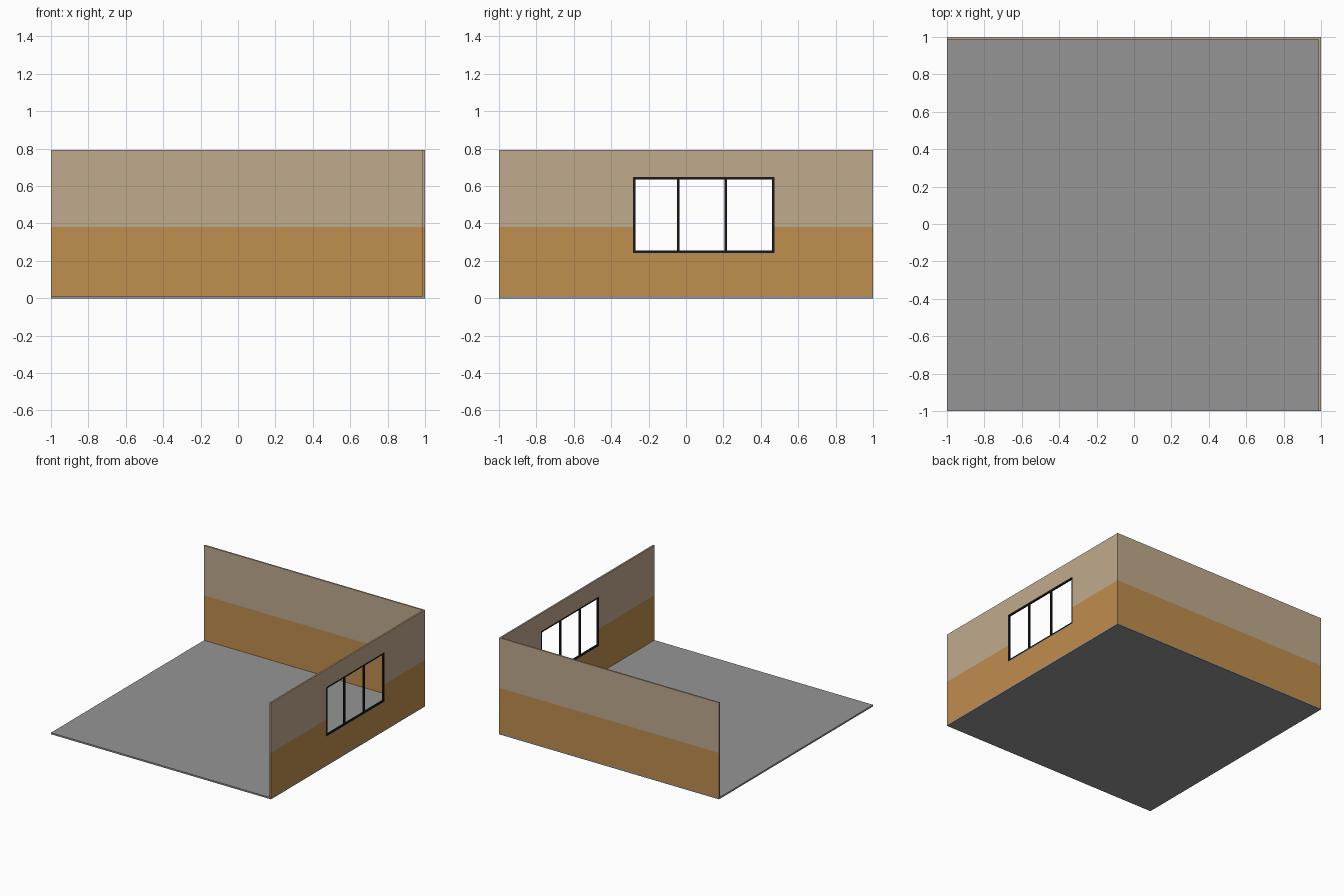
import bpy, bmesh

cube = bpy.data.objects.get("Cube")
if cube:
    bpy.data.objects.remove(cube, do_unlink=True)


def material(name, hex_rgb):
    def linear(c):
        return c / 12.92 if c <= 0.04045 else ((c + 0.055) / 1.055) ** 2.4
    rgb = [linear(int(hex_rgb[i:i + 2], 16) / 255) for i in (0, 2, 4)]
    m = bpy.data.materials.new(name)
    m.diffuse_color = (*rgb, 1)
    m.use_nodes = True
    m.node_tree.nodes["Principled BSDF"].inputs["Base Color"].default_value = (*rgb, 1)
    return m


TAN = material("tan paint", "C0AA8D")
OCHRE = material("ochre paint", "C08E4E")
GREY = material("floor grey", "959595")
BLACK = material("frame black", "191919")

T = 0.013                      # wall and floor thickness
SPLIT, TOP = 0.382, 0.793      # paint line and wall top
WIN_Y = (-0.283, 0.473)
WIN_Z = (0.242, 0.647)


def sheet(name, path, levels, is_hole, materials, thickness, mat_rule=lambda z: 0):
    """Upright sheet along a plan path, with open cells, thickened inward."""
    bm = bmesh.new()
    grid = [[bm.verts.new((x, y, z)) for z in levels] for x, y in path]
    for i in range(len(path) - 1):
        for j in range(len(levels) - 1):
            mid = (grid[i][j].co + grid[i + 1][j + 1].co) / 2
            if is_hole(mid):
                continue
            f = bm.faces.new((grid[i][j], grid[i][j + 1], grid[i + 1][j + 1], grid[i + 1][j]))
            f.material_index = mat_rule(mid.z)
    bmesh.ops.delete(bm, geom=[v for v in bm.verts if not v.link_faces], context='VERTS')
    me = bpy.data.meshes.new(name)
    bm.to_mesh(me)
    bm.free()
    for m in materials:
        me.materials.append(m)
    ob = bpy.data.objects.new(name, me)
    bpy.context.collection.objects.link(ob)
    mod = ob.modifiers.new("thickness", 'SOLIDIFY')
    mod.thickness = thickness
    mod.offset = -1
    mod.use_even_offset = True
    return ob


# Floor slab
bpy.ops.mesh.primitive_cube_add(size=1, location=(0, 0, T / 2))
floor = bpy.context.object
floor.name = "floor"
floor.scale = (2, 2, T)
floor.data.materials.append(GREY)

# Back and side walls in one L, two paint bands, window opening in the side wall
sheet("walls",
      [(-1, 1), (1, 1), (1, WIN_Y[1]), (1, WIN_Y[0]), (1, -1)],
      [T, WIN_Z[0], SPLIT, WIN_Z[1], TOP],
      lambda p: p.x > 0.9 and WIN_Y[0] < p.y < WIN_Y[1] and WIN_Z[0] < p.z < WIN_Z[1],
      [OCHRE, TAN], T, lambda z: int(z > SPLIT))

# Window frame with two mullions; odd cells are the open panes
bars = [0.473, 0.460, 0.220, 0.206, -0.035, -0.049, -0.269, -0.283]
rails = [0.242, 0.255, 0.634, 0.647]
panes = [(bars[i + 1], bars[i]) for i in (1, 3, 5)]
sheet("window_frame", [(1, y) for y in bars], rails,
      lambda p: rails[1] < p.z < rails[2] and any(a < p.y < b for a, b in panes),
      [BLACK], T)
